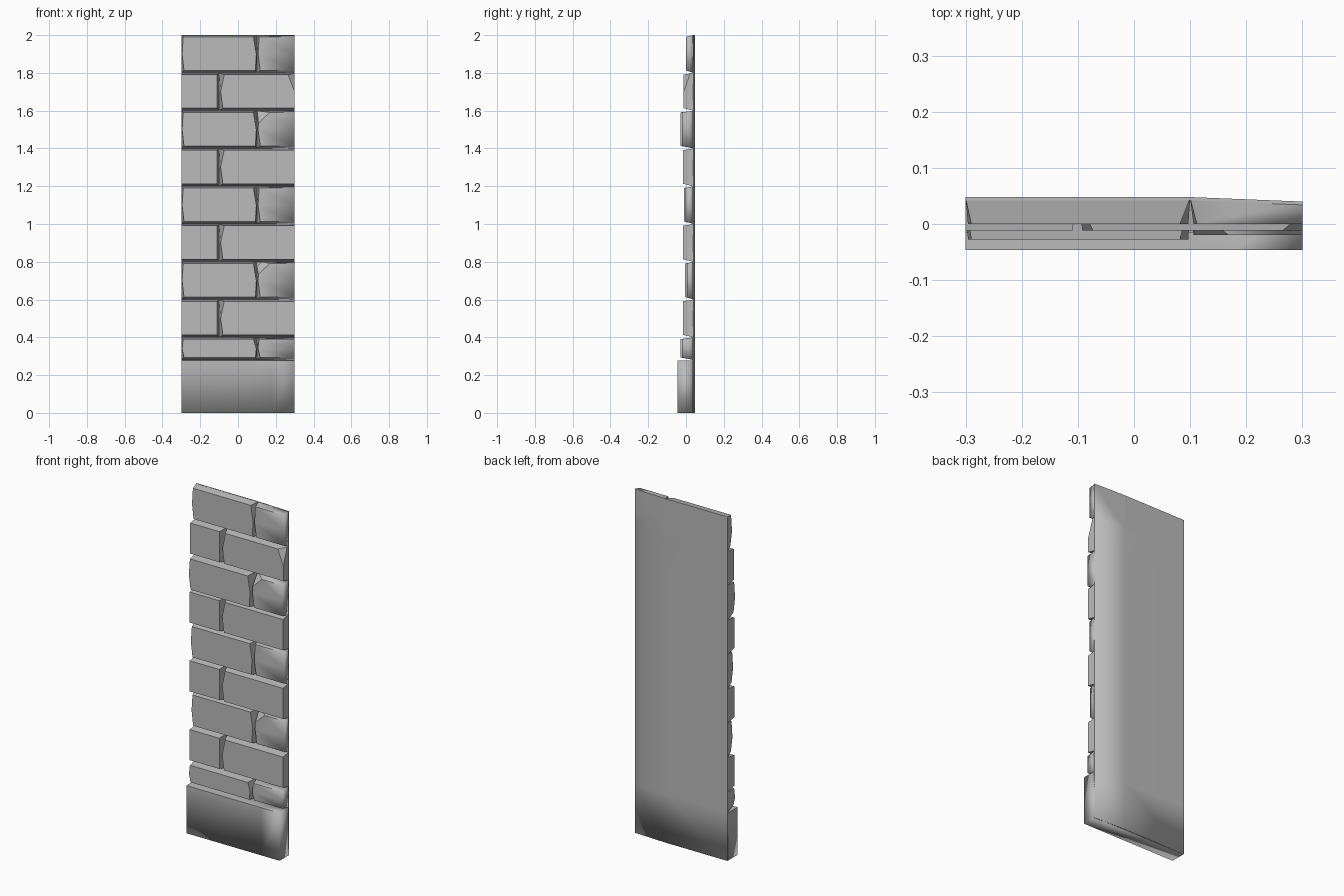
import bpy, bmesh
from mathutils import Vector

cube = bpy.data.objects.get("Cube")
if cube:
    bpy.data.objects.remove(cube)

stone = bpy.data.materials.new("grey stone")
stone.use_nodes = True
stone.diffuse_color = (0.5, 0.5, 0.5, 1)
stone.node_tree.nodes["Principled BSDF"].inputs["Base Color"].default_value = (0.5, 0.5, 0.5, 1)


def back_y(x):
    """The rear surface tapers forward on the right third."""
    return 0.048 - max(0, x - 0.1) * 0.04


def loft(name, rings, soft=lambda a, b: False, chips=()):
    """Skin matching rings of points, cap both ends, chip corners, keep chosen edges soft."""
    bm = bmesh.new()
    rows = [[bm.verts.new(p) for p in ring] for ring in rings]
    n = len(rows[0])
    for a, b in zip(rows, rows[1:]):
        for i in range(n):
            j = (i + 1) % n
            bm.faces.new((a[i], a[j], b[j], b[i]))
    bm.faces.new(rows[0])
    bm.faces.new(rows[-1])
    inside = Vector((0, 0, 0))
    for v in bm.verts:
        inside += v.co / len(bm.verts)
    for p, q, r in chips:
        p, q, r = Vector(p), Vector(q), Vector(r)
        normal = (q - p).cross(r - p)
        if normal.dot(inside - p) > 0:
            normal = -normal
        cut = bmesh.ops.bisect_plane(bm, geom=bm.verts[:] + bm.edges[:] + bm.faces[:],
                                     plane_co=p, plane_no=normal, clear_outer=True)
        rim = [e for e in cut["geom_cut"] if isinstance(e, bmesh.types.BMEdge)]
        bmesh.ops.holes_fill(bm, edges=rim, sides=0)
    bmesh.ops.recalc_face_normals(bm, faces=bm.faces)
    for f in bm.faces:
        f.smooth = True
    for e in bm.edges:
        e.smooth = soft(e.verts[0].co, e.verts[1].co)
    mesh = bpy.data.meshes.new(name)
    bm.to_mesh(mesh)
    bm.free()
    mesh.materials.append(stone)
    ob = bpy.data.objects.new(name, mesh)
    bpy.context.collection.objects.link(ob)


def right_edge(a, b):
    return min(a.x, b.x) > 0.295


def brick(name, x0, x1, z0, z1, front, left, right, soft=lambda a, b: False, chips=()):
    """Brick narrowing to the front; left and right list the inset at bottom, middle, top."""
    zm = (z0 + z1) / 2
    rear = [(x, back_y(x) - 0.002, z) for x, z in
            ((x0, z0), (x1, z0), (x1, zm), (x1, z1), (x0, z1), (x0, zm))]
    lo, hi = z0 + 0.013, z1 - 0.009
    face = [(x, front, z) for x, z in
            ((x0 + left[0], lo), (x1 - right[0], lo), (x1 - right[1], zm),
             (x1 - right[2], hi), (x0 + left[2], hi), (x0 + left[1], zm))]
    loft(name, [rear, face], soft, chips)


# Thin backing sheet, with cross cuts at every course
levels = [0, 0.28] + [0.4 + 0.2 * i for i in range(9)]
outline = [(x, back_y(x) - d) for x, d in
           ((-0.3, 0), (0.1, 0), (0.3, 0), (0.3, 0.006), (0.1, 0.006), (-0.3, 0.006))]
loft("backing_sheet", [[(x, y, z) for x, y in outline] for z in levels],
     lambda a, b: max(a.z, b.z) < 1.99 and min(a.x, b.x) > -0.29
     or max(a.z, b.z) < 0.01 or right_edge(a, b) and max(a.z, b.z) < 1.99)

# Plinth, rounded in shading along the bottom and the right corner
loft("plinth",
     [[(-0.3, -0.046, z), (0.18, -0.046, z), (0.3, -0.046, z),
       (0.3, back_y(0.3) - 0.001, z), (-0.3, 0.047, z)] for z in (0, 0.277)],
     lambda a, b: max(a.z, b.z) < 0.01 or right_edge(a, b)
     or abs(a.x - 0.18) + abs(b.x - 0.18) < 0.01)

# Alternating courses of bricks
NONE = (0, 0, 0)
fronts = [-0.028, -0.015, -0.004, -0.015, -0.01, -0.015, -0.028, -0.012, 0.0]
for i, front in enumerate(fronts):
    z0, z1 = levels[i + 1], levels[i + 2]
    top = z1 - 0.009
    if i % 2:
        brick(f"short_left_brick_{i}", -0.3, -0.1, z0, z1, front,
              NONE, (0.01, 0.01, 0.01))
        corner = [((0.265, front, top), (0.3, front, z0 + 0.1), (0.3, 0.02, top))]
        brick(f"long_right_brick_{i}", -0.1, 0.3, z0, z1, front,
              (0.02, 0.008, 0.027), NONE, chips=corner if i == 7 else ())
    else:
        brick(f"long_left_brick_{i}", -0.3, 0.1, z0, z1, front,
              (0.014, 0.004, 0.01), (0.008, 0.003, 0.018))
        near = max(front + 0.008, -0.02) if i < 8 else 0.0
        corner = [((0.115, near, top - 0.05), (0.16, near, top - 0.008),
                   (0.115, near + 0.04, top))]
        brick(f"short_right_brick_{i}", 0.1, 0.3, z0, z1, near,
              (0.018, 0.006, 0.012), NONE, right_edge,
              corner if i in (2, 6) else ())
